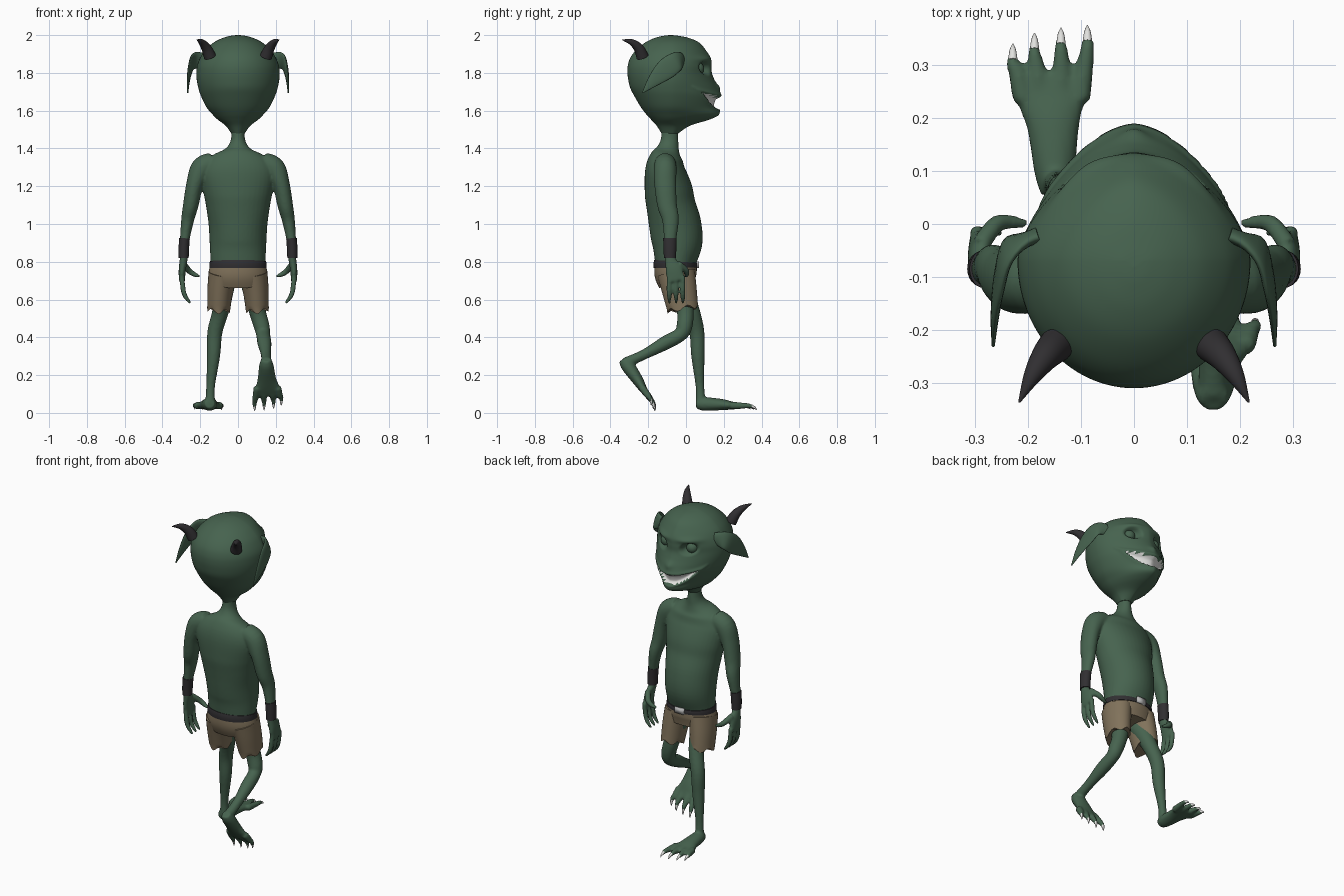
import bpy, bmesh, math
from mathutils import Vector

if "Cube" in bpy.data.objects:
    bpy.data.objects.remove(bpy.data.objects["Cube"])


def material(name, rgb):
    m = bpy.data.materials.new(name)
    m.diffuse_color = (*rgb, 1)
    m.use_nodes = True
    m.node_tree.nodes["Principled BSDF"].inputs["Base Color"].default_value = m.diffuse_color
    return m


SKIN = material("green skin", (0.062, 0.125, 0.078))
CLOTH = material("tan cloth", (0.22, 0.17, 0.105))
DARK = material("dark leather", (0.03, 0.028, 0.031))
TEETH = material("tooth white", (0.75, 0.75, 0.73))
METAL = material("buckle grey", (0.5, 0.5, 0.5))
X, Y, Z = Vector((1, 0, 0)), Vector((0, 1, 0)), Vector((0, 0, 1))


def spline(pts, sub=5):
    """Smooth a list of equal-length tuples."""
    out = []
    for i in range(len(pts) - 1):
        p0, p1, p2, p3 = (pts[max(i - 1, 0)], pts[i], pts[i + 1], pts[min(i + 2, len(pts) - 1)])
        for k in range(sub):
            t = k / sub
            out.append(tuple(0.5 * (2 * b + (c - a) * t + (2 * a - 5 * b + 4 * c - d) * t * t
                                    + (3 * b - a - 3 * c + d) * t ** 3)
                             for a, b, c, d in zip(p0, p1, p2, p3)))
    return out + [tuple(pts[-1])]


def tube(bm, pts, ref=Y, n=24, hem=0.0):
    """Loft ellipses along (x, y, z, radius[, second radius]) points."""
    pts = spline([p if len(p) == 5 else (*p, p[3]) for p in pts])
    rings = []
    for i, p in enumerate(pts):
        t = Vector(pts[min(i + 1, len(pts) - 1)][:3]) - Vector(pts[max(i - 1, 0)][:3])
        t.normalize()
        a = t.cross(ref).normalized()
        b = a.cross(t)
        ring = []
        for k in range(n):
            w = 2 * math.pi * k / n
            v = Vector(p[:3]) + a * max(p[3], .001) * math.cos(w) + b * max(p[4], .001) * math.sin(w)
            if hem and i == len(pts) - 1:
                v.z += hem * math.sin(5 * w)
            ring.append(bm.verts.new(v))
        rings.append(ring)
    for r, s in zip(rings, rings[1:]):
        for k in range(n):
            bm.faces.new((r[k], r[(k + 1) % n], s[(k + 1) % n], s[k]))
    bm.faces.new(rings[0])
    bm.faces.new(rings[-1])


def finish(bm, name, *mats):
    bmesh.ops.recalc_face_normals(bm, faces=bm.faces)
    me = bpy.data.meshes.new(name)
    for f in bm.faces:
        f.smooth = len(f.verts) < 5
    bm.to_mesh(me)
    bm.free()
    ob = bpy.data.objects.new(name, me)
    bpy.context.collection.objects.link(ob)
    for m in mats:
        me.materials.append(m)
    return ob


def part(name, mat, *tubes, ref=Y, n=24, hem=0.0):
    bm = bmesh.new()
    for t in tubes:
        tube(bm, t, ref, n, hem)
    return finish(bm, name, mat)


# Body: torso with neck, then arms, hands, legs and feet fused by a remesh
body = bmesh.new()
tube(body, [(0, -.087, 1.55, .036, .042), (0, -.087, 1.45, .037, .046), (0, -.095, 1.395, .07, .06),
            (0, -.105, 1.35, .155, .088), (0, -.11, 1.28, .195, .108), (0, -.093, 1.18, .185, .127),
            (0, -.08, 1.1, .17, .13), (0, -.058, 1.0, .156, .138), (0, -.047, .9, .15, .134),
            (0, -.055, .8, .145, .11), (0, -.055, .71, .14, .09)], n=40)
for s in (-1, 1):
    tube(body, [(s * .13, -.11, 1.325, .055), (s * .19, -.11, 1.295, .06), (s * .228, -.11, 1.21, .046, .058),
                (s * .25, -.1, 1.1, .041, .052), (s * .267, -.082, 1.02, .034, .044),
                (s * .284, -.085, .9, .024, .031), (s * .287, -.085, .82, .021, .028),
                (s * .295, -.065, .76, .019, .045), (s * .297, -.052, .7, .016, .047)])
    for y in (-.088, -.052, -.016):
        tube(body, [(s * .297, y, .72, .014), (s * .29, y - .002, .65, .014), (s * .275, y, .61, .012),
                    (s * .25, y, .58, .007)], n=12)
    tube(body, [(s * .29, -.04, .79, .018), (s * .262, -.002, .755, .017), (s * .235, .004, .735, .014),
                (s * .203, 0, .722, .008)], n=12)
tube(body, [(-.08, -.04, .68, .065), (-.09, .025, .55, .045), (-.122, .057, .43, .04),
            (-.13, .063, .3, .035), (-.145, .074, .14, .023), (-.147, .078, .05, .027)])
tube(body, [(.08, -.04, .68, .065), (.1, -.005, .55, .046), (.125, -.008, .46, .042), (.133, -.03, .415, .037),
            (.14, -.11, .37, .037), (.148, -.22, .31, .027), (.15, -.32, .265, .029)], ref=X)

claws = bmesh.new()


def foot(side, heel, fwd, up):
    """Splayed four-toed foot with small claws."""
    heel, fwd, up = Vector(heel), Vector(fwd).normalized(), Vector(up).normalized()

    def at(s, lat, h, *r):
        return (*(heel + fwd * s + X * side * lat + up * h), *r)
    tube(body, [at(0, 0, 0, .026, .026), at(.04, 0, 0, .038, .036), at(.13, .003, .002, .05, .03),
                at(.19, .007, 0, .068, .021), at(.23, .007, 0, .066, .014)], ref=up)
    for l0, l1, end in ((-.048, -.062, .31), (-.013, -.012, .305), (.026, .038, .295), (.06, .079, .275)):
        tube(body, [at(.18, l0, 0, .02), at(.23, (l0 + l1) / 2, .002, .018),
                    at(end - .03, l1, .004, .013), at(end - .008, l1, -.004, .009)], ref=up, n=12)
        tube(claws, [at(end - .02, l1, .004, .009), at(end, l1, -.004, .006), at(end + .012, l1, -.014, .001)],
             ref=up, n=8)


foot(-1, (-.15, .055, .05), (0, 1, -.06), (0, .06, 1))
foot(1, (.15, -.332, .285), (0, .55, -.83), (0, .83, .55))
finish(claws, "toe_claws", TEETH)
ob = finish(body, "body", SKIN)
rm = ob.modifiers.new("fuse", 'REMESH')
rm.mode, rm.voxel_size, rm.use_smooth_shade = 'VOXEL', .007, True
sm = ob.modifiers.new("soften", 'SMOOTH')
sm.factor, sm.iterations = .5, 4

# Head: stacked rings (z, half width, back y, front y), pointed toward the face
ROWS = spline([(1.48, .036, -.13, -.04), (1.52, .065, -.155, .02), (1.553, .108, -.185, .125),
               (1.58, .135, -.21, .175), (1.62, .168, -.24, .17), (1.68, .197, -.275, .183),
               (1.72, .21, -.295, .17), (1.76, .218, -.305, .152), (1.80, .22, -.31, .137),
               (1.84, .216, -.308, .135), (1.88, .2, -.295, .13), (1.92, .174, -.265, .105),
               (1.96, .13, -.217, .07), (1.985, .08, -.165, .015), (1.997, .035, -.115, -.045),
               (2.0, .002, -.082, -.078)], 6)


def step(v, w):
    v = min(max(v / w, 0), 1)
    return v * v * (3 - 2 * v)


def mouth(x, z):
    """Positive inside the grin."""
    q = (x / .15) ** 2
    return min(1.675 + .03 * q - z, z - 1.605 - .098 * q)


def eye(x, z):
    dx, dz = abs(x) - .09, z - 1.825
    u, v = dx * .97 + dz * .2, dz * .97 - dx * .2
    return 1 - math.hypot(u / .052, v / .04)


N = 160
bm = bmesh.new()
rings = []
for z, w, back, front in ROWS:
    mid = min(max(-.07, back + .01), front - .004)
    ring = []
    for k in range(N):
        a = 2 * math.pi * k / N
        c, s = math.cos(a), math.sin(a)
        e = 2 / 1.65 if s > 0 else 1
        x = w * math.copysign(abs(c) ** e, c)
        y = mid + ((front - mid) * s ** e if s > 0 else (mid - back) * s)
        if s > 0:
            push = -.024 * step(mouth(x, z), .01) - .035 * step(eye(x, z), .6)
            push += .008 * math.exp(-(mouth(x, z) / .012) ** 2) * (y > .03)
            push += .012 * math.exp(-((abs(x) - .085) / .05) ** 2 - ((z - 1.875) / .015) ** 2)
            push += .01 * math.exp(-(x / .025) ** 2 - ((z - 1.725) / .02) ** 2)
            d = Vector((x * .6, y + .07, 0)).normalized() * push
            x, y = x + d.x, y + d.y
        ring.append(bm.verts.new((x, y, z)))
    rings.append(ring)
for r, s in zip(rings, rings[1:]):
    for k in range(N):
        f = bm.faces.new((r[k], r[(k + 1) % N], s[(k + 1) % N], s[k]))
        m = f.calc_center_median()
        f.material_index = int(m.y > 0 and mouth(m.x, m.z) > .004)
bm.faces.new(rings[0])
bm.faces.new(rings[-1])
finish(bm, "head", SKIN, TEETH)

for s, side in ((-1, "left"), (1, "right")):
    # Heavy eyelids set in the sockets
    bm = bmesh.new()
    bmesh.ops.create_uvsphere(bm, u_segments=24, v_segments=14, radius=.034)
    bmesh.ops.translate(bm, verts=bm.verts, vec=(s * .088, .062, 1.822))
    finish(bm, side + "_eyelid", SKIN)
    # Drooping leaf-shaped ears
    part(side + "_ear", SKIN, [(s * .18, -.02, 1.87, .035, .014), (s * .235, -.048, 1.862, .05, .013),
                               (s * .254, -.105, 1.82, .055, .011), (s * .263, -.17, 1.76, .034, .008),
                               (s * .266, -.23, 1.695, .003, .003)], ref=X)
    # Curved horns
    part(side + "_horn", DARK, [(s * .148, -.23, 1.885, .033), (s * .167, -.25, 1.93, .027),
                                (s * .192, -.287, 1.962, .017), (s * .217, -.337, 1.975, .002)], ref=X)
    # Wristbands
    part(side + "_wristband", DARK, [(s * .283, -.085, .925, .028, .036), (s * .287, -.085, .87, .028, .034),
                                     (s * .288, -.085, .82, .027, .032)])
    # Shorts legs with a ragged hem
    part(side + "_shorts_leg", CLOTH, [(s * .082, -.052, .74, .074, .1), (s * .094, -.035, .65, .068, .092),
                                       (s * .102, -.017, .55, .061, .082)], n=40, hem=.012)

# Shorts seat, belt and buckle
part("shorts_seat", CLOTH, [(0, -.055, .785, .147, .112), (0, -.055, .73, .157, .111),
                            (0, -.048, .675, .15, .095)], n=48)
part("belt", DARK, [(0, -.054, .802, .149, .114), (0, -.055, .785, .151, .117), (0, -.055, .768, .152, .116)], n=48)
bm = bmesh.new()
bmesh.ops.create_cube(bm, size=1)
bmesh.ops.scale(bm, verts=bm.verts, vec=(.06, .014, .034))
bmesh.ops.translate(bm, verts=bm.verts, vec=(0, .063, .785))
finish(bm, "buckle", METAL)
